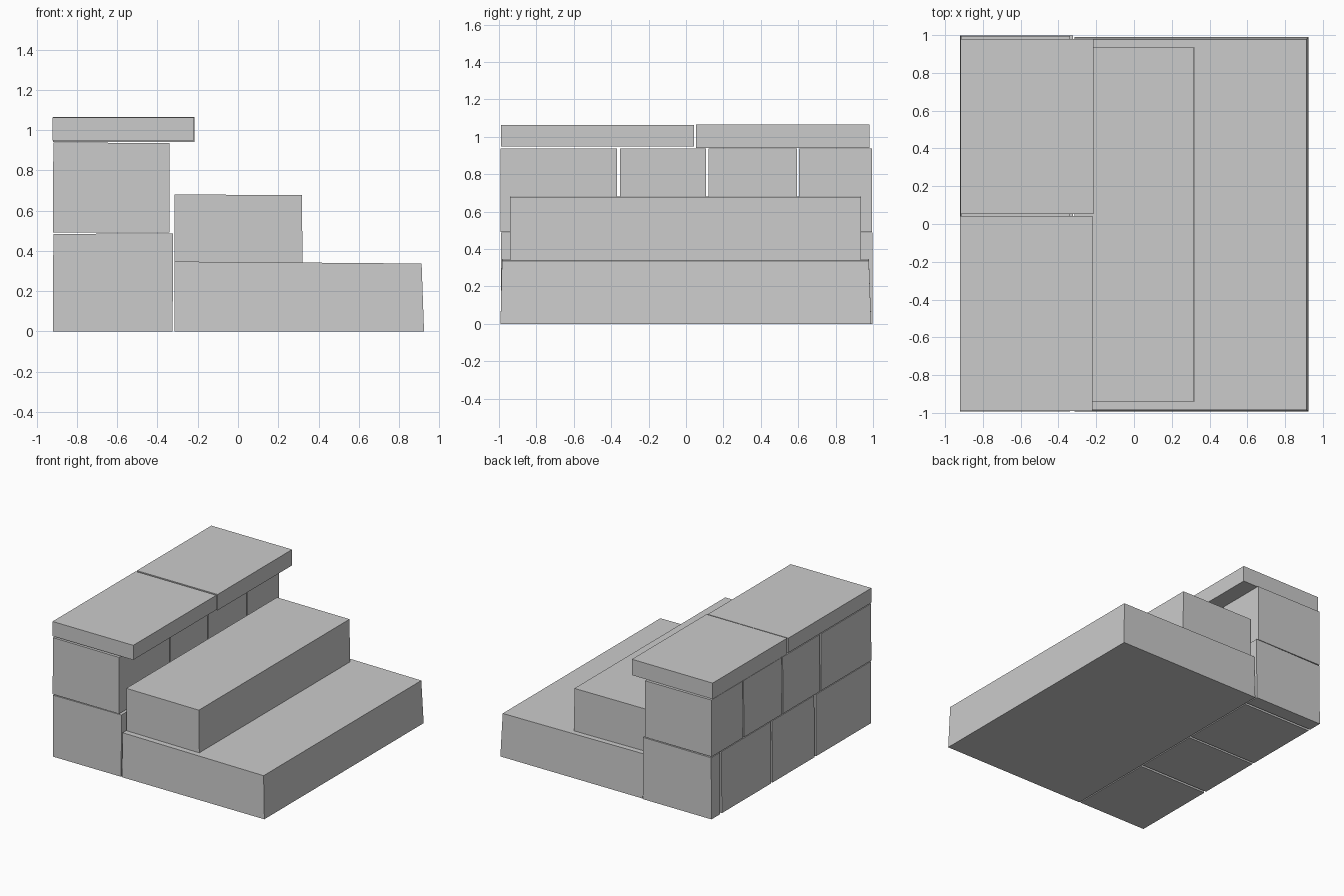
import bpy, bmesh
from mathutils import Vector

if "Cube" in bpy.data.objects:
    bpy.data.objects.remove(bpy.data.objects["Cube"])


def block(name, x, y, z, taper=(0, 0, 0, 0), tilt=0.0):
    """Slightly irregular stone: taper shifts top edges (x0, x1, y0, y1), tilt drops the top at x1."""
    me = bpy.data.meshes.new(name)
    bm = bmesh.new()
    bmesh.ops.create_cube(bm, size=1)
    for v in bm.verts:
        i, j, k = (int(c > 0) for c in v.co)
        v.co = Vector((x[i] + k * taper[i], y[j] + k * taper[2 + j],
                       z[k] - k * i * tilt))
    bm.to_mesh(me)
    bm.free()
    ob = bpy.data.objects.new(name, me)
    bpy.context.collection.objects.link(ob)
    return ob


# Steps
block("bottom_step", (-0.316, 0.924), (-0.992, 0.99), (0, 0.347),
      (0, -0.012, 0.008, -0.012), 0.01)
block("middle_step", (-0.315, 0.321), (-0.94, 0.935), (0.342, 0.68),
      (0, -0.004, 0, 0), 0.003)

# Wall, lower course
lower = [(-0.99, -0.305), (-0.285, 0.238), (0.256, 0.868), (0.888, 0.997)]
for n, y in enumerate(lower):
    block(f"lower_wall_block_{n + 1}", (-0.92, -0.325), y, (0, 0.484),
          (0.003, 0.003, 0, 0), -0.003)

# Wall, upper course
upper = [(-0.992, -0.368), (-0.352, 0.107), (0.119, 0.593), (0.605, 0.995)]
for n, y in enumerate(upper):
    block(f"upper_wall_block_{n + 1}", (-0.92, -0.34), y, (0.492, 0.938),
          (0.003, 0, 0, 0), 0.002)

# Cap stones
block("front_cap_stone", (-0.922, -0.219), (-0.99, 0.043), (0.948, 1.063))
block("back_cap_stone", (-0.918, -0.215), (0.053, 0.98), (0.941, 1.066))
